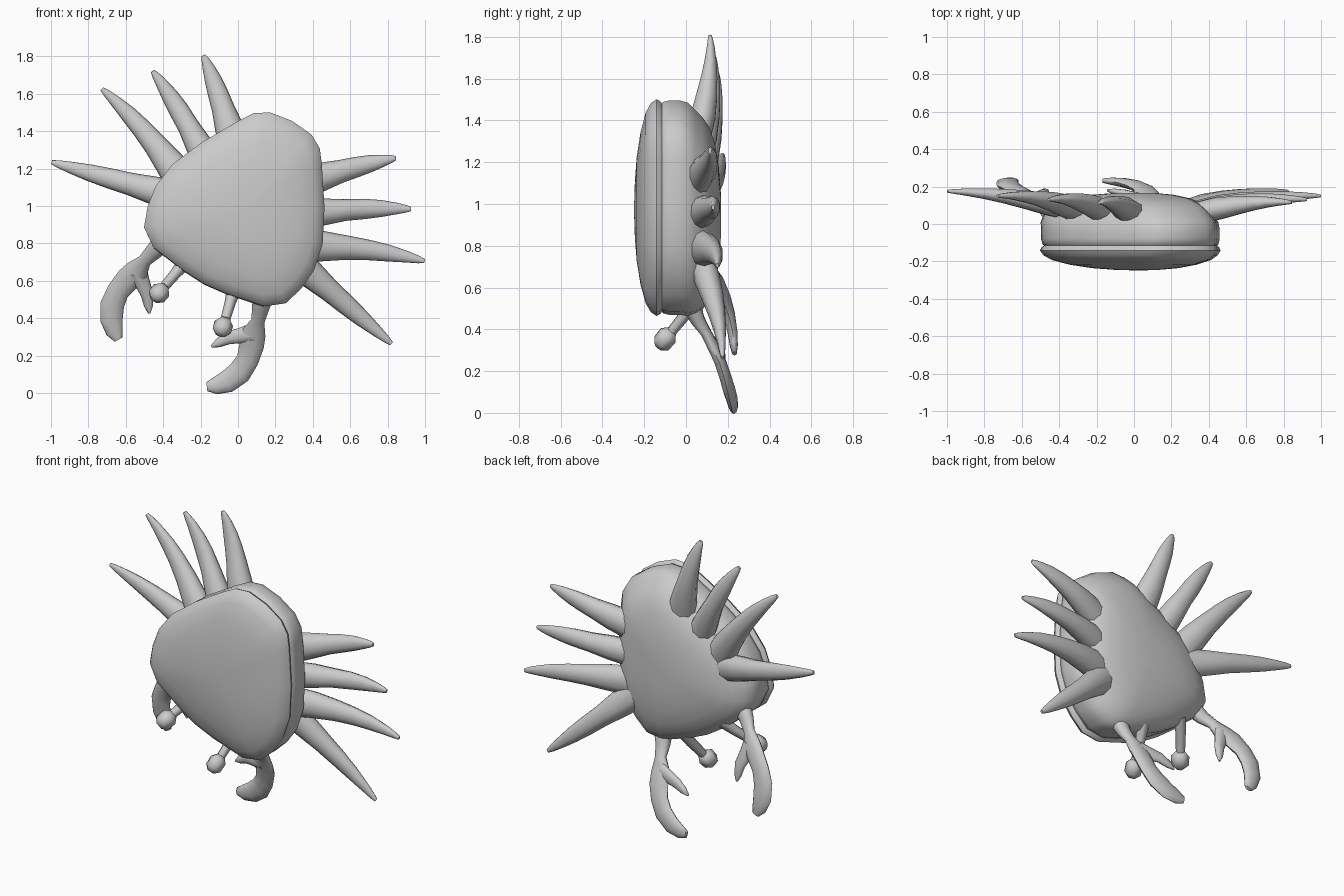
import bpy, bmesh
from math import sin, cos, pi, radians
from mathutils import Vector

if "Cube" in bpy.data.objects:
    bpy.data.objects.remove(bpy.data.objects["Cube"])

# The animal is modelled symmetric about local x (x = side, y = depth, z = towards tail),
# then every part is turned in the xz plane to the tilted pose.
ORIGIN = (0.03, 0.0, 0.97)
TILT = radians(28.1)


def finish(bm, name, mirror=False, angle=70):
    bmesh.ops.recalc_face_normals(bm, faces=bm.faces)
    me = bpy.data.meshes.new(name)
    bm.to_mesh(me)
    bm.free()
    ob = bpy.data.objects.new(name, me)
    bpy.context.collection.objects.link(ob)
    ob.location = ORIGIN
    ob.rotation_euler = (0, TILT, 0)
    bpy.ops.object.select_all(action='DESELECT')
    ob.select_set(True)
    bpy.context.view_layer.objects.active = ob
    bpy.ops.object.shade_smooth_by_angle(angle=radians(angle))
    if mirror:
        m = ob.modifiers.new("Mirror", 'MIRROR')
        m.use_mirror_merge = False
    return ob


def loft(bm, rings):
    """Skin closed rings of points and cap both ends."""
    vr = [[bm.verts.new(p) for p in r] for r in rings]
    n = len(vr[0])
    for a, b in zip(vr, vr[1:]):
        for i in range(n):
            j = (i + 1) % n
            bm.faces.new((a[i], a[j], b[j], b[i]))
    bm.faces.new(vr[0])
    bm.faces.new(vr[-1])


def tube(name, pts, sides=10):
    """pts: (side, depth, tail, half width, half thickness)."""
    P = [Vector(p[:3]) for p in pts]
    rings = []
    for i, p in enumerate(pts):
        t = (P[min(i + 1, len(P) - 1)] - P[max(i - 1, 0)]).normalized()
        n = t.cross(Vector((0, 1, 0))).normalized()
        d = n.cross(t)
        rings.append([P[i] + n * p[3] * cos(2 * pi * k / sides) + d * p[4] * sin(2 * pi * k / sides)
                      for k in range(sides)])
    bm = bmesh.new()
    loft(bm, rings)
    return finish(bm, name, mirror=True)


# Rounded-triangle shell outline, right half from tail to face
half = [(0, .55), (.125, .535), (.2, .49), (.25, .42), (.37, .225), (.455, .045), (.48, -.1),
        (.465, -.22), (.43, -.325), (.335, -.395), (.13, -.43), (0, -.44)]
outline = half + [(-x, z) for x, z in half[-2:0:-1]]


def stack(name, layers, angle):
    """layers: (depth, outline scale, shift towards tail)."""
    bm = bmesh.new()
    loft(bm, [[(x * s, y, z * s + dz) for x, z in outline] for y, s, dz in layers])
    return finish(bm, name, angle=angle)


# Domed carapace with a sharp rim
stack("carapace", [(-.248, .06, 0), (-.245, .25, 0), (-.236, .48, 0), (-.218, .7, 0),
                   (-.193, .88, 0), (-.168, .965, 0), (-.142, 1.0, 0), (-.125, .985, 0),
                   (-.11, .95, 0)], 35)
# Body behind the carapace, tapering to a shallow dome
stack("underbody", [(-.125, .92, 0), (-.11, .975, 0), (-.08, .99, 0), (-.03, .99, 0),
                    (.01, .985, -.01), (.045, .945, -.025), (.08, .885, -.03), (.11, .8, -.03),
                    (.137, .66, -.03), (.156, .46, -.03), (.167, .2, -.03)], 60)

# Walking legs: root, middle, tip (side, depth, tail) and root half width
legs = [((.19, .055, .27), (.41, .115, .488), (.583, .115, .636), .09),
        ((.26, .055, .12), (.545, .13, .31), (.783, .13, .434), .085),
        ((.33, .06, -.03), (.66, .14, .13), (.978, .15, .222), .095),
        ((.32, .065, -.09), (.69, .15, -.175), (1.03, .175, -.25), .09)]
for i, (a, m, b, w) in enumerate(legs):
    a, m, b = Vector(a), Vector(m), Vector(b)
    m = m * .8 + (a + b) * .1
    c = 2 * m - (a + b) / 2          # control point so the curve passes the middle
    pts = []
    for t, ws, th in ((0, w, .06), (.2, w * .85, .062), (.38, w * .68, .052), (.55, .054, .04),
                      (.7, .045, .03), (.85, .031, .02), (.95, .02, .013), (1, .011, .008)):
        p = a * (1 - t) ** 2 + c * 2 * t * (1 - t) + b * t * t
        pts.append((*p, ws, th))
    tube(f"walking_leg_{i + 1}", pts)

# Pincers: arm, palm and curved large finger
tube("pincer", [(.30, .02, -.33, .06, .05), (.325, .055, -.42, .045, .036),
                (.343, .095, -.48, .036, .026), (.353, .13, -.55, .066, .028),
                (.375, .16, -.61, .066, .028), (.392, .187, -.69, .060, .028),
                (.385, .207, -.77, .064, .028), (.35, .222, -.845, .060, .025),
                (.305, .229, -.893, .046, .02), (.268, .232, -.918, .024, .012)])
# Small pincer finger
tube("pincer_thumb", [(.345, .13, -.55, .05, .026), (.30, .145, -.59, .042, .024),
                      (.245, .165, -.635, .034, .02), (.21, .175, -.685, .024, .015),
                      (.188, .18, -.718, .006, .006)])

# Eye stalks and faceted eyes
tube("eye_stalk", [(.15, .05, -.39, .04, .04), (.165, .01, -.46, .03, .03),
                   (.192, -.09, -.585, .025, .025)], 6)
tube("eye", [(.184, -.066, -.556, .026, .026), (.189, -.085, -.578, .052, .052),
             (.197, -.118, -.618, .05, .05), (.201, -.134, -.637, .022, .022)], 6)
